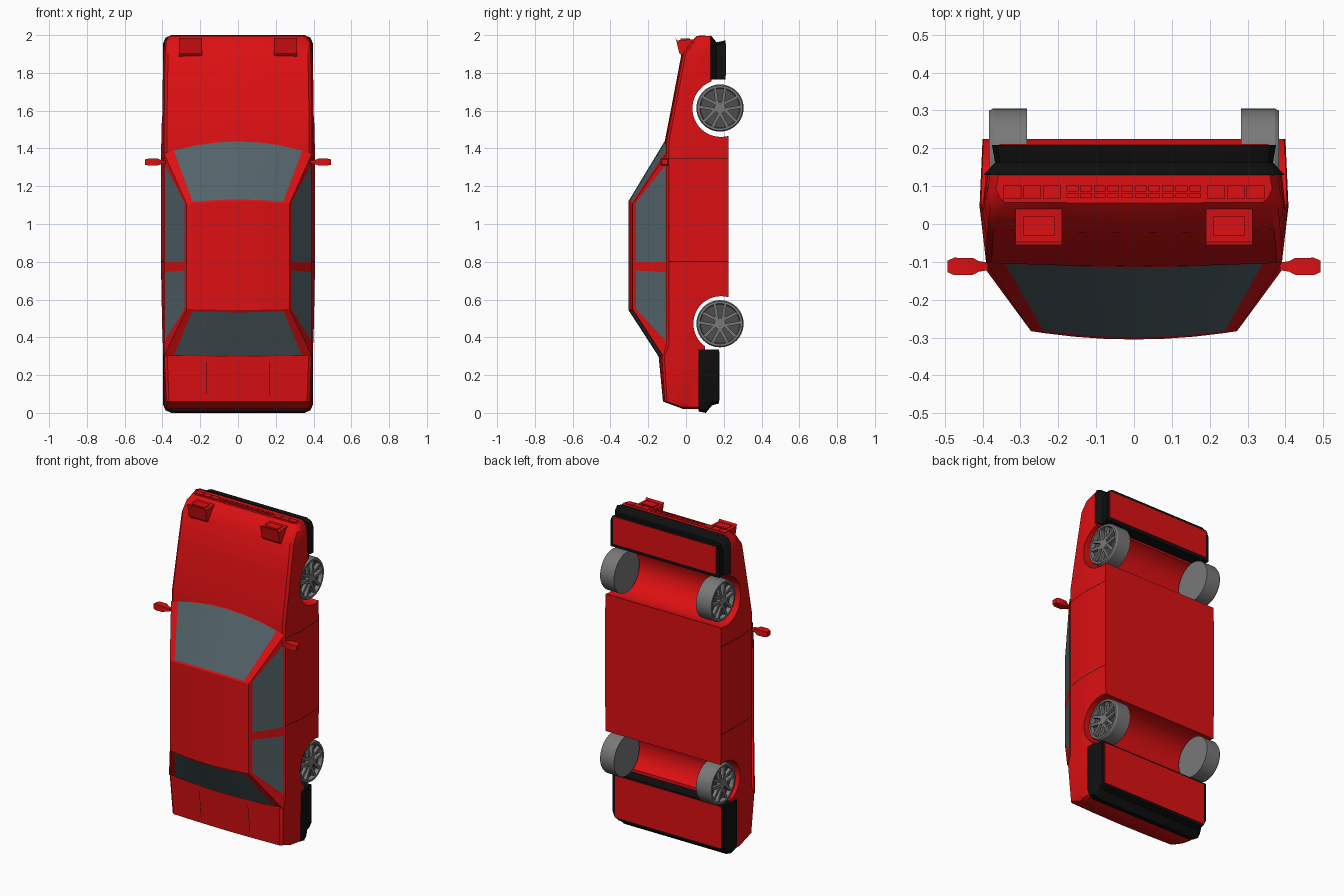
import bpy, bmesh, math
from mathutils import Vector, Matrix

if "Cube" in bpy.data.objects:
    bpy.data.objects.remove(bpy.data.objects["Cube"])


def material(name, rgb):
    m = bpy.data.materials.new(name)
    m.diffuse_color = (*rgb, 1)
    m.use_nodes = True
    m.node_tree.nodes["Principled BSDF"].inputs["Base Color"].default_value = m.diffuse_color
    return m


RED = material("red paint", (0.72, 0.005, 0.006))
GLASS = material("slate glass", (0.085, 0.125, 0.14))
BLACK = material("black trim", (0.005, 0.005, 0.005))
GREY = material("wheel grey", (0.19, 0.19, 0.19))
DARK = material("rim shadow grey", (0.075, 0.075, 0.075))


def finish(name, bm, mats, recalc=True):
    if recalc:
        bmesh.ops.recalc_face_normals(bm, faces=bm.faces)
    me = bpy.data.meshes.new(name)
    bm.to_mesh(me)
    bm.free()
    for m in mats:
        me.materials.append(m)
    ob = bpy.data.objects.new(name, me)
    bpy.context.collection.objects.link(ob)
    return ob


def loft(name, rings, mats, rule=None):
    """Closed rings bridged in order and capped at both ends."""
    bm = bmesh.new()
    vs = [[bm.verts.new(p) for p in r] for r in rings]
    n = len(rings[0])
    for i in range(len(vs) - 1):
        for j in range(n):
            k = (j + 1) % n
            f = bm.faces.new((vs[i][j], vs[i][k], vs[i + 1][k], vs[i + 1][j]))
            if rule:
                f.material_index = rule(i, j)
    bm.faces.new(vs[0])
    bm.faces.new(vs[-1])
    return finish(name, bm, mats)


def box(bm, x0, x1, y0, y1, z0, z1):
    m = Matrix.Translation(((x0 + x1) / 2, (y0 + y1) / 2, (z0 + z1) / 2))
    m = m @ Matrix.Diagonal((abs(x1 - x0), y1 - y0, z1 - z0, 1))
    return bmesh.ops.create_cube(bm, size=1, matrix=m)["verts"]


# Body: stations along the length (z, shoulder y, crown, shoulder x, widest x, bottom y)
ST = [(.02, -.01, .005, .36, .375, .10), (.03, -.03, .01, .375, .388, .10),
      (.06, -.11, .012, .38, .39, .10), (.30, -.125, .02, .39, .395, .10),
      (.36, -.10, .012, .392, .398, .10), (.47, -.10, .012, .392, .402, .225),
      (.799, -.10, .012, .392, .408, .225), (.803, -.10, .012, .392, .408, .225),
      (1.346, -.10, .012, .392, .408, .225), (1.350, -.10, .012, .392, .408, .225),
      (1.44, -.10, .012, .392, .406, .225), (1.62, -.065, .012, .39, .402, .225),
      (1.70, -.05, .012, .389, .40, .135), (1.90, -.012, .012, .385, .395, .135),
      (1.96, .03, .01, .38, .388, .135), (1.994, .06, .005, .355, .365, .135)]
rings = []
for z, yt, c, ws, wm, yb in ST:
    half = [(.2, yt - c * .75), (ws - .015, yt - .003), (ws, yt + .01),
            (wm, yt + (yb - yt) * .45), (wm - .008, yb)]
    rings.append([(0, yt - c, z)] + [(x, y, z) for x, y in half]
                 + [(-x, y, z) for x, y in reversed(half)])
# Door seams are the narrow strips between close stations
body = loft("body", rings, [RED, BLACK],
            lambda i, j: int(ST[i + 1][0] - ST[i][0] < .005 and j in (3, 4, 6, 7)))

# Wheel wells cut right through the body
for z, r in ((.472, .146), (1.612, .151)):
    bm = bmesh.new()
    bmesh.ops.create_cone(bm, cap_ends=True, segments=48, radius1=r, radius2=r, depth=1.2,
                          matrix=Matrix.Translation((0, .185, z)) @ Matrix.Rotation(math.pi / 2, 4, 'Y'))
    cutter = finish("well_cutter", bm, [RED])
    cutter.hide_render = True
    mod = body.modifiers.new("well", 'BOOLEAN')
    mod.operation = 'DIFFERENCE'
    mod.solver = 'EXACT'
    mod.object = cutter
    bpy.context.view_layer.objects.active = body
    bpy.ops.object.modifier_apply(modifier="well")
    bpy.data.objects.remove(cutter)

# Cabin: patches between a belt curve and a roof curve, glass in the inner cells
bm = bmesh.new()


def patch(low, high, rows, glass):
    vs = [[bm.verts.new(Vector(a).lerp(Vector(b), t)) for a, b in zip(low, high)] for t in rows]
    for i in range(len(rows) - 1):
        for j in range(len(low) - 1):
            f = bm.faces.new((vs[i][j], vs[i][j + 1], vs[i + 1][j + 1], vs[i + 1][j]))
            f.material_index = int(glass(i, j))


S = [-1, -.87, -.58, -.29, 0, .29, .58, .87, 1]
roof_f = [(.272 * s, -.305 + .022 * s * s, 1.12 - .015 * s * s) for s in S]
roof_r = [(.272 * s, -.305 + .022 * s * s, .545 + .005 * s * s) for s in S]
belt_f = [(.392 * s, -.112 + .012 * s * s, 1.44 - .065 * s * s) for s in S]
belt_r = [(.392 * s, -.143 + .023 * s * s, .295 + .005 * s * s) for s in S]
window = lambda i, j: i == 1 and 0 < j < 7
patch(belt_f, roof_f, (0, .01, .97, 1), window)
patch(belt_r, roof_r, (0, .03, .95, 1), window)
patch(roof_f, roof_r, (0, .5, 1), lambda i, j: False)
bottom = [(-.12, .30), (-.10, .375), (-.10, .745), (-.10, .80), (-.10, 1.322), (-.10, 1.375)]
top = [.55, .568, .755, .80, 1.092, 1.105]
for sx in (-1, 1):
    patch([(sx * .392, y, z) for y, z in bottom], [(sx * .272, -.283, z) for z in top],
          (0, .04, .9, 1), lambda i, j: i == 1 and j in (1, 3))
bm.normal_update()
for f in bm.faces:
    if f.normal.dot(f.calc_center_median() - Vector((0, 0, .85))) < 0:
        f.normal_flip()
finish("cabin", bm, [RED, GLASS], recalc=False)


# Bumpers: rounded outline stepped inward towards the underside
def bumper(name, z_in, z_out, levels):
    d = 1 if z_out > z_in else -1
    out = []
    for y, inset, side in levels:
        w, e, r = .397 - side, z_out - d * inset, .045
        half = [(w, z_in), (w, e - d * r), (w - .3 * r, e - d * .3 * r), (w - r, e)]
        out.append([(x, y, z) for x, z in half] + [(-x, y, z) for x, z in reversed(half)])
    loft(name, out, [BLACK])


bumper("front_bumper", 1.765, 2.0, [(.13, 0, 0), (.162, .038, .03), (.208, .028, .022)])
bumper("rear_bumper", .335, 0.0, [(.065, .008, 0), (.105, 0, 0), (.138, .04, .012), (.175, .05, .014)])
bm = bmesh.new()
box(bm, -.355, .355, .205, .211, 1.785, 1.955)
box(bm, -.365, .365, .172, .178, .065, .325)
finish("bumper_under_panels", bm, [RED])

# Raised headlights, as side profiles spanning their width
lamp = [(-.055, 1.985), (-.048, 1.972), (.04, 1.978), (.03, 1.93), (-.02, 1.888), (-.036, 1.905)]
for sx, side in ((-1, "left"), (1, "right")):
    loft(side + "_headlight", [[(sx * x, y, z) for y, z in lamp] for x in (.19, .313)], [RED])
    bm = bmesh.new()
    box(bm, sx * .21, sx * .293, -.03, .02, 1.974, 1.981)
    finish(side + "_headlight_lens", bm, [RED])
    # Mirror arm and tapered housing
    loft(side + "_mirror", [[(sx * x, -.112 + h * a, 1.328 + d * b) for a, b in
                            ((-1, -1), (1, -1), (1, 1), (-1, 1))]
                           for x, h, d in ((.385, .01, .008), (.41, .014, .012), (.425, .022, .018),
                                           (.475, .023, .018), (.493, .015, .014))], [RED])

# Nose lamps and grille slats
bm = bmesh.new()
for sx in (-1, 1):
    for k in range(3):
        box(bm, sx * (.193 + .052 * k), sx * (.241 + .052 * k), .068, .102, 1.99, 1.999)
for k in range(10):
    x = -.178 + .036 * k
    box(bm, x, x + .031, .069, .08, 1.99, 1.998)
    box(bm, x, x + .031, .086, .102, 1.99, 1.998)
finish("nose_lamps_and_grille", bm, [RED])

# Boot lid seams
bm = bmesh.new()
for sx in (-1, 1):
    vs = [bm.verts.new((sx * x, y, z)) for x, y, z in
          ((.166, -.1222, .09), (.169, -.1222, .09), (.169, -.1425, .27), (.166, -.1425, .27))]
    bm.faces.new(vs)
finish("boot_seams", bm, [BLACK])


# Wheels: lathed tyre with a recessed rim and five paired spokes
def wheel(name, sx, zc):
    prof = [(.125, .283), (.125, .372), (.119, .383), (.107, .383), (.103, .355)]
    n = 40
    loft(name + "_tyre", [[(sx * x, .18 + r * math.cos(2 * math.pi * k / n),
                           zc + r * math.sin(2 * math.pi * k / n)) for k in range(n)]
                         for r, x in prof], [GREY])
    bm = bmesh.new()
    axis = Matrix.Translation((0, .18, zc))
    for k in range(5):
        for side in (-1, 1):
            vs = box(bm, sx * .35, sx * .378, -.008, .008, .015, .106)
            turn = (axis @ Matrix.Rotation(2 * math.pi * k / 5, 4, 'X')
                    @ Matrix.Translation((0, side * .012, 0)) @ Matrix.Rotation(-side * .14, 4, 'X'))
            bmesh.ops.transform(bm, matrix=turn, verts=vs)
    bmesh.ops.create_cone(bm, cap_ends=True, segments=20, radius1=.03, radius2=.03, depth=.03,
                          matrix=Matrix.Translation((sx * .364, .18, zc)) @ Matrix.Rotation(math.pi / 2, 4, 'Y'))
    finish(name + "_spokes", bm, [GREY])
    bm = bmesh.new()
    bmesh.ops.create_cone(bm, cap_ends=True, segments=n, radius1=.1035, radius2=.1035, depth=.004,
                          matrix=Matrix.Translation((sx * .356, .18, zc)) @ Matrix.Rotation(math.pi / 2, 4, 'Y'))
    finish(name + "_rim_back", bm, [DARK])


for sx, side in ((-1, "left"), (1, "right")):
    wheel("rear_" + side + "_wheel", sx, .472)
    wheel("front_" + side + "_wheel", sx, 1.614)

# Smooth shading with sharp edges kept
bpy.ops.object.select_all(action='SELECT')
bpy.context.view_layer.objects.active = body
bpy.ops.object.shade_smooth_by_angle(angle=math.radians(28))
